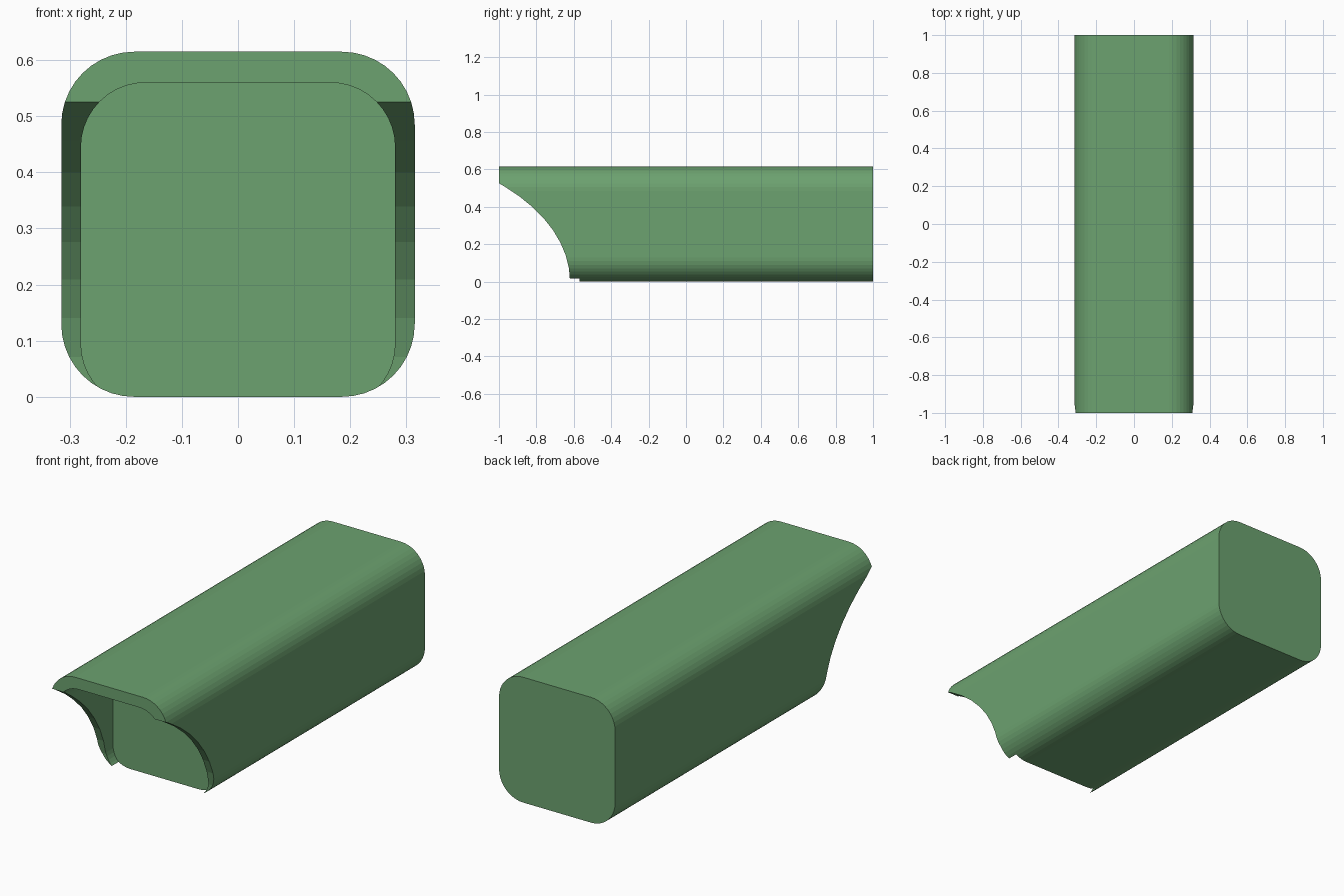
import bpy, bmesh
from math import sin, cos, pi, radians

if "Cube" in bpy.data.objects:
    bpy.data.objects.remove(bpy.data.objects["Cube"])


def rounded_rect(hw, z0, z1, r, seg=10):
    """Outline of a rounded rectangle in x/z."""
    pts = []
    corners = [(hw - r, z1 - r), (-hw + r, z1 - r), (-hw + r, z0 + r), (hw - r, z0 + r)]
    for q, (cx, cz) in enumerate(corners):
        for i in range(seg + 1):
            a = (q + i / seg) * pi / 2
            pts.append((cx + r * cos(a), cz + r * sin(a)))
    return pts


def prism(name, base, offset):
    """Extrude a closed outline of 3D points by an offset."""
    bm = bmesh.new()
    face = bm.faces.new([bm.verts.new(p) for p in base])
    ext = bmesh.ops.extrude_face_region(bm, geom=[face], use_keep_orig=True)
    verts = [g for g in ext["geom"] if isinstance(g, bmesh.types.BMVert)]
    bmesh.ops.translate(bm, verts=verts, vec=offset)
    bmesh.ops.recalc_face_normals(bm, faces=bm.faces[:])
    me = bpy.data.meshes.new(name)
    bm.to_mesh(me)
    bm.free()
    ob = bpy.data.objects.new(name, me)
    bpy.context.collection.objects.link(ob)
    return ob


def cut(target, cutter):
    cutter.hide_render = True
    mod = target.modifiers.new("cut", 'BOOLEAN')
    mod.operation = 'DIFFERENCE'
    mod.solver = 'EXACT'
    mod.object = cutter
    bpy.context.view_layer.objects.active = target
    bpy.ops.object.modifier_apply(modifier=mod.name)
    bpy.data.objects.remove(cutter, do_unlink=True)


# main bar with rounded long edges
bar = prism("rounded_bar",
            [(x, -1, z) for x, z in rounded_rect(0.315, 0, 0.615, 0.13)], (0, 2, 0))

# pocket in the front end, open through the floor
pocket = prism("pocket_cutter",
               [(x, -1.2, z) for x, z in rounded_rect(0.28, -0.02, 0.56, 0.115)],
               (0, 0.63, 0))
cut(bar, pocket)

# curved sweep that trims the side walls at the front
arc = [(-1.82 + 1.2 * cos(radians(5.625 * k)), 0.72 * sin(radians(5.625 * k)))
       for k in range(9)]
top_y = -1.82 + 1.2 * cos(radians(46.8))
outline = [(-0.62, -0.2)] + arc + [(top_y, 0.525), (-1.3, 0.525), (-1.3, -0.2)]
sweep = prism("sweep_cutter", [(-0.6, y, z) for y, z in outline], (1.2, 0, 0))
cut(bar, sweep)

# green material
mat = bpy.data.materials.new("green")
mat.diffuse_color = (0.15, 0.36, 0.16, 1)
mat.use_nodes = True
mat.node_tree.nodes["Principled BSDF"].inputs["Base Color"].default_value = mat.diffuse_color
bar.data.materials.clear()
bar.data.materials.append(mat)
